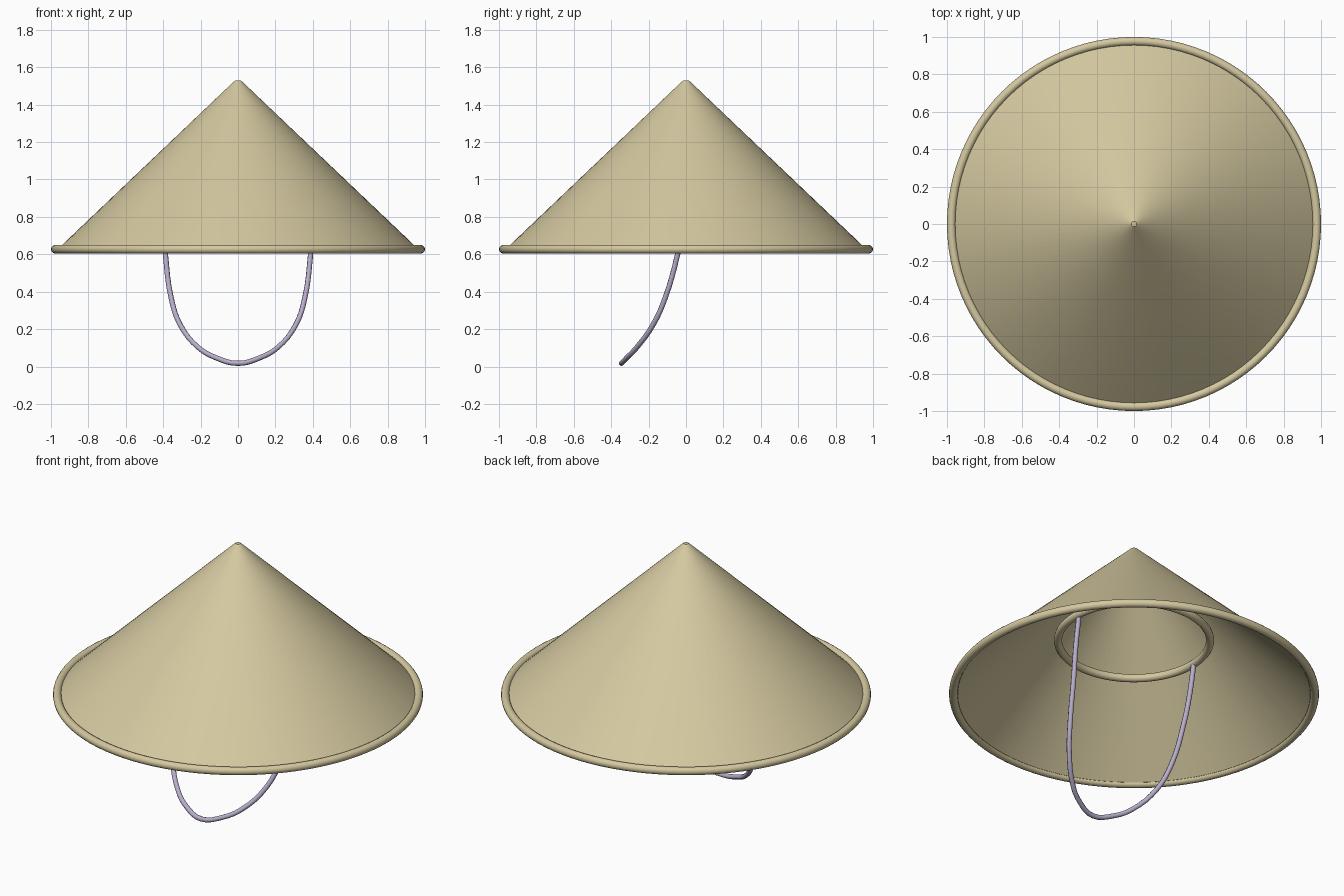
import bpy, bmesh
from math import cos, sin, pi

cube = bpy.data.objects.get("Cube")
if cube:
    bpy.data.objects.remove(cube, do_unlink=True)


def make_material(name, rgb):
    mat = bpy.data.materials.new(name)
    mat.use_nodes = True
    mat.diffuse_color = (*rgb, 1)
    mat.node_tree.nodes["Principled BSDF"].inputs["Base Color"].default_value = (*rgb, 1)
    return mat


straw = make_material("straw", (0.66, 0.58, 0.35))
lavender = make_material("lavender cord", (0.48, 0.42, 0.60))


def smooth(obj, angle):
    bpy.ops.object.select_all(action='DESELECT')
    obj.select_set(True)
    bpy.context.view_layer.objects.active = obj
    bpy.ops.object.shade_smooth_by_angle(angle=angle)


def lathe(name, profile, mat, segments=96, closed=False, angle=pi / 6):
    """Revolve an (r, z) profile about the z axis."""
    bm = bmesh.new()
    rings = []
    for r, z in profile:
        if r == 0:
            rings.append([bm.verts.new((0, 0, z))] * segments)
        else:
            rings.append([bm.verts.new((r * cos(2 * pi * i / segments),
                                        r * sin(2 * pi * i / segments), z))
                          for i in range(segments)])
    pairs = list(zip(rings, rings[1:]))
    if closed:
        pairs.append((rings[-1], rings[0]))
    for a, b in pairs:
        for i in range(segments):
            j = (i + 1) % segments
            corners = list(dict.fromkeys((a[i], a[j], b[j], b[i])))
            bm.faces.new(corners)
    bmesh.ops.recalc_face_normals(bm, faces=bm.faces)
    mesh = bpy.data.meshes.new(name)
    bm.to_mesh(mesh)
    bm.free()
    mesh.materials.append(mat)
    obj = bpy.data.objects.new(name, mesh)
    bpy.context.collection.objects.link(obj)
    smooth(obj, angle)
    return obj


def hoop(name, radius, tube, z, mat, sides=14):
    circle = [(radius + tube * cos(2 * pi * k / sides),
               z + tube * sin(2 * pi * k / sides)) for k in range(sides)]
    return lathe(name, circle, mat, closed=True, angle=pi / 3)


# Thin conical crown: outer wall down to the brim, inner wall back up
lathe("crown", [(0, 1.53), (0.014, 1.53), (0.024, 1.522), (0.967, 0.625),
                (0.953, 0.623), (0.02, 1.51), (0, 1.51)], straw)

# Bound edge of the brim and the head ring inside
hoop("brim_edge", 0.977, 0.023, 0.627, straw)
hoop("head_ring", 0.411, 0.022, 0.96, straw)

# Chin cord hanging forward from both sides of the head ring
half = [(0.405, 0.02, 0.955), (0.402, -0.01, 0.78), (0.388, -0.045, 0.6),
        (0.358, -0.11, 0.37), (0.31, -0.175, 0.225), (0.21, -0.265, 0.1),
        (0.12, -0.315, 0.048)]
path = half + [(0, -0.345, 0.017)] + [(-x, y, z) for x, y, z in reversed(half)]
curve = bpy.data.curves.new("chin_cord", 'CURVE')
curve.dimensions = '3D'
curve.bevel_depth = 0.014
curve.bevel_resolution = 2
curve.resolution_u = 4
curve.use_fill_caps = True
spline = curve.splines.new('BEZIER')
spline.bezier_points.add(len(path) - 1)
for point, co in zip(spline.bezier_points, path):
    point.co = co
    point.handle_left_type = point.handle_right_type = 'AUTO'
curve.materials.append(lavender)
cord = bpy.data.objects.new("chin_cord", curve)
bpy.context.collection.objects.link(cord)
bpy.ops.object.select_all(action='DESELECT')
cord.select_set(True)
bpy.context.view_layer.objects.active = cord
bpy.ops.object.convert(target='MESH')
smooth(bpy.context.view_layer.objects.active, pi / 3)
